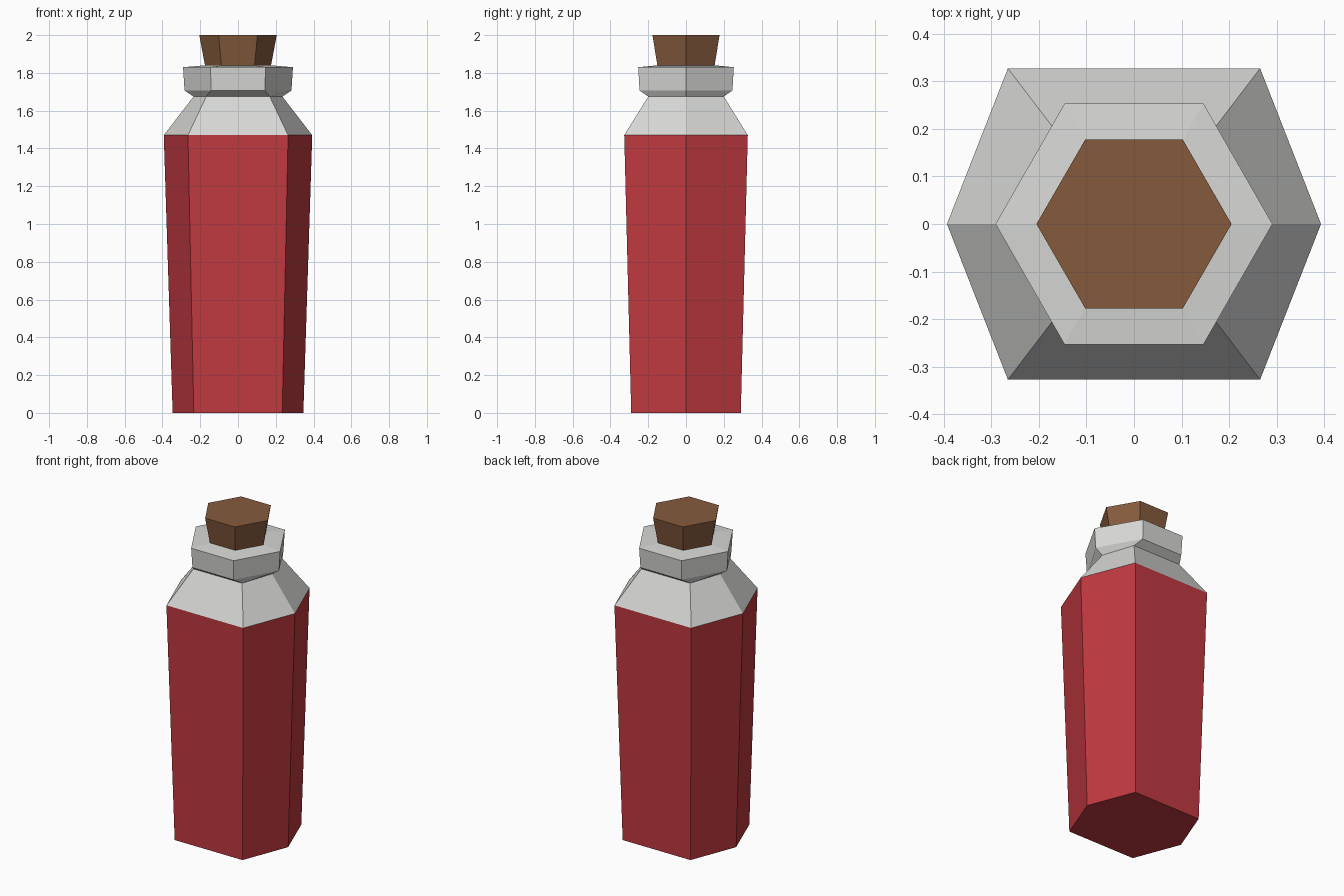
import bpy, bmesh

if "Cube" in bpy.data.objects:
    bpy.data.objects.remove(bpy.data.objects["Cube"])


def material(name, rgb):
    m = bpy.data.materials.new(name)
    m.diffuse_color = (*rgb, 1.0)
    m.use_nodes = True
    m.node_tree.nodes["Principled BSDF"].inputs["Base Color"].default_value = m.diffuse_color
    return m


RED = material("red liquid", (0.53, 0.042, 0.053))
GLASS = material("pale glass", (0.68, 0.68, 0.67))
CORK = material("brown cork", (0.235, 0.105, 0.046))


def hex_loft(name, sections, mats, split_z=None):
    """Loft six-sided rings; each section is (z, point x, corner x, corner y)."""
    bm = bmesh.new()
    rings = []
    for z, px, cx, cy in sections:
        pts = [(px, 0), (cx, cy), (-cx, cy), (-px, 0), (-cx, -cy), (cx, -cy)]
        rings.append([bm.verts.new((x, y, z)) for x, y in pts])
    for a, b in zip(rings, rings[1:]):
        for i in range(6):
            j = (i + 1) % 6
            bm.faces.new((a[i], a[j], b[j], b[i]))
    bm.faces.new(rings[0][::-1])
    bm.faces.new(rings[-1])
    bmesh.ops.recalc_face_normals(bm, faces=bm.faces[:])
    # faces above the fill line take the second material
    for f in bm.faces:
        if split_z is not None and f.calc_center_median().z > split_z:
            f.material_index = 1
    me = bpy.data.meshes.new(name)
    bm.to_mesh(me)
    bm.free()
    for m in mats:
        me.materials.append(m)
    ob = bpy.data.objects.new(name, me)
    bpy.context.collection.objects.link(ob)
    return ob


# Bottle: red body, clear shoulder, flared collar
hex_loft("bottle", [
    (0.0, 0.346, 0.234, 0.290),
    (1.47, 0.393, 0.265, 0.327),
    (1.675, 0.235, 0.168, 0.200),
    (1.707, 0.283, 0.142, 0.246),
    (1.83, 0.291, 0.146, 0.253),
    (1.84, 0.175, 0.088, 0.152),
], [RED, GLASS], split_z=1.47)

# Cork stopper
hex_loft("cork", [
    (1.835, 0.174, 0.087, 0.151),
    (2.0, 0.205, 0.1025, 0.1775),
], [CORK])
